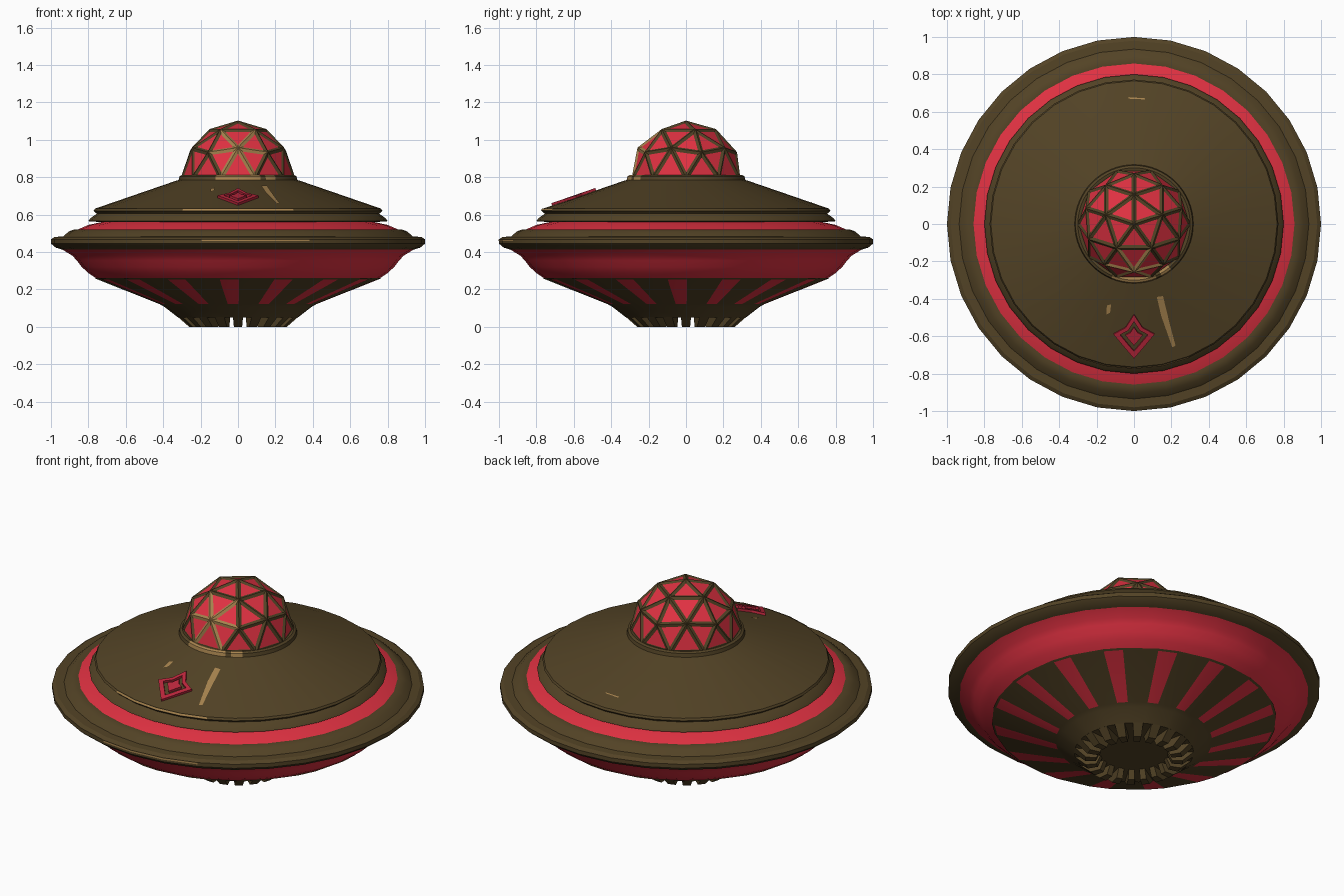
import bpy, bmesh, math
from mathutils import Vector, Matrix

if "Cube" in bpy.data.objects:
    bpy.data.objects.remove(bpy.data.objects["Cube"])


def material(name, rgb):
    m = bpy.data.materials.new(name)
    m.diffuse_color = (*rgb, 1)
    m.use_nodes = True
    m.node_tree.nodes["Principled BSDF"].inputs["Base Color"].default_value = m.diffuse_color
    return m


BROWN = material("dark olive brown", (0.086, 0.056, 0.019))
RED = material("bright red", (0.75, 0.031, 0.054))
TAN = material("worn tan", (0.39, 0.23, 0.077))
CRIMSON = material("deep crimson", (0.50, 0.02, 0.045))


def finish(bm, name, mats, smooth=True):
    me = bpy.data.meshes.new(name)
    bm.to_mesh(me)
    bm.free()
    ob = bpy.data.objects.new(name, me)
    bpy.context.collection.objects.link(ob)
    for m in mats:
        me.materials.append(m)
    if smooth:
        bpy.ops.object.select_all(action='DESELECT')
        ob.select_set(True)
        bpy.context.view_layer.objects.active = ob
        bpy.ops.object.shade_smooth_by_angle(angle=math.radians(25))
    return ob


def steps(a0, a1, n):
    return [a0 + (a1 - a0) * i / n for i in range(n + 1)]


FULL = steps(-90, 270, 32)[:-1]


def lathe(name, profile, mats, angles=FULL, closed=True, rule=None):
    """Revolve (radius, height) points, listed from top to bottom."""
    bm = bmesh.new()
    rows = []
    for r, z in profile:
        rows.append([bm.verts.new((r * math.cos(math.radians(a)),
                                   r * math.sin(math.radians(a)), z)) for a in angles])
    n = len(angles)
    for i in range(len(rows) - 1):
        for j in range(n if closed else n - 1):
            k = (j + 1) % n
            f = bm.faces.new((rows[i][j], rows[i + 1][j], rows[i + 1][k], rows[i][k]))
            if rule:
                f.material_index = rule(i, j)
    bmesh.ops.remove_doubles(bm, verts=bm.verts[:], dist=1e-5)
    return finish(bm, name, mats)


# Hull shells, top to bottom
lathe("upper_deck", [(0.30, 0.79), (0.335, 0.78), (0.765, 0.632), (0.772, 0.62),
                     (0.755, 0.605), (0.79, 0.58), (0.80, 0.565), (0.73, 0.56)], [BROWN])
lathe("upper_red_band", [(0.73, 0.56), (0.80, 0.545), (0.87, 0.515)], [RED])
lathe("outer_rim", [(0.855, 0.52), (0.875, 0.521), (0.905, 0.51), (0.935, 0.483),
                    (0.98, 0.481), (1.0, 0.468), (1.0, 0.445), (0.975, 0.424),
                    (0.935, 0.412)], [BROWN])
lathe("lower_red_bulge", [(0.94, 0.414), (0.885, 0.38), (0.862, 0.355),
                          (0.835, 0.32), (0.80, 0.288), (0.755, 0.258)], [RED])

# Lower cone with sixteen red wedges
wedge_angles = []
for k in range(16):
    c = -93.5 + 22.5 * k
    wedge_angles += [c - 4, c + 4]
lathe("lower_cone", [(0.75, 0.263), (0.765, 0.26), (0.752, 0.254), (0.42, 0.122),
                     (0.395, 0.108), (0.32, 0.05), (0.18, 0.05), (0.0, 0.055)],
      [BROWN, RED], wedge_angles,
      rule=lambda i, j: 1 if i == 2 and j % 2 == 0 else 0)

# Ring of vent teeth under the cone
bm = bmesh.new()
for k in range(20):
    ends = []
    for a in (k * 18 - 4.8, k * 18 + 4.8):
        c, s = math.cos(math.radians(a)), math.sin(math.radians(a))
        ends.append([bm.verts.new((r * c, r * s, z)) for r, z in
                     ((0.18, 0.052), (0.205, 0), (0.262, 0), (0.322, 0.052))])
    bm.faces.new(ends[0])
    bm.faces.new(ends[1][::-1])
    for i in range(4):
        j = (i + 1) % 4
        bm.faces.new((ends[0][i], ends[1][i], ends[1][j], ends[0][j]))
bmesh.ops.recalc_face_normals(bm, faces=bm.faces[:])
finish(bm, "vent_teeth", [BROWN], False)

# Collar around the dome, with worn paint at the front
collar_angles = steps(-90, 270, 64)[:-1]
lathe("dome_collar", [(0.27, 0.805), (0.30, 0.812), (0.313, 0.805), (0.318, 0.782),
                      (0.335, 0.777)], [BROWN, TAN], collar_angles,
      rule=lambda i, j: 1 if i < 3 and (j in (0, 1, 2, 3, 5, 6) or j >= 60) else 0)

# Geodesic dome: each panel is inset, leaving a brown frame
bm = bmesh.new()
bmesh.ops.create_icosphere(bm, subdivisions=2, radius=0.305)
bmesh.ops.rotate(bm, verts=bm.verts[:], cent=(0, 0, 0),
                 matrix=Matrix.Rotation(math.radians(90), 3, 'Z'))
low = [f for f in bm.faces if f.calc_center_median().z < 0]
bmesh.ops.delete(bm, geom=low, context='FACES')
panels = bm.faces[:]
bmesh.ops.inset_individual(bm, faces=panels, thickness=0.016, depth=-0.007,
                           use_even_offset=True)
panel_set = set(panels)
hub = Vector((0, -0.259, 0.16))
for f in bm.faces:
    if f in panel_set:
        f.material_index = 1
    elif (f.calc_center_median() - hub).length < 0.10:
        f.material_index = 2
bmesh.ops.translate(bm, verts=bm.verts[:], vec=(0, 0, 0.798))
finish(bm, "geodesic_dome", [BROWN, RED, TAN], False)


def deck_z(x, y):
    return 0.632 + (0.765 - math.hypot(x, y)) * 0.344


def deck_plate(name, outlines, mat, lift):
    """Flat plates lying on the sloped deck."""
    bm = bmesh.new()
    for pts in outlines:
        f = bm.faces.new([bm.verts.new((x, y, deck_z(x, y) + lift)) for x, y in pts])
        f.normal_update()
        if f.normal.z < 0:
            f.normal_flip()
    return finish(bm, name, [mat], False)


# Worn paint strokes on deck and edges
deck_plate("deck_scuffs", [
    [(0.122, -0.39), (0.155, -0.385), (0.19, -0.53), (0.222, -0.65), (0.205, -0.66),
     (0.145, -0.49)],
    [(-0.145, -0.435), (-0.122, -0.43), (-0.128, -0.475), (-0.148, -0.485)],
    [(-0.03, 0.678), (0.06, 0.672), (0.06, 0.666), (-0.03, 0.67)]], TAN, 0.003)
lathe("deck_edge_scuff", [(0.77, 0.632), (0.775, 0.622)], [TAN],
      steps(-112.5, -67.5, 4), False)
lathe("rim_scuff", [(1.002, 0.467), (1.002, 0.458)], [TAN],
      steps(-101.25, -67.5, 3), False)

# Raised kite ornament: open frame with a small kite inside
def kite(s):
    return [(x * s, -0.60 + y * s) for x, y in
            ((0, 0.115), (0.045, 0.045), (0.11, 0.01), (0.06, -0.05),
             (0, -0.12), (-0.06, -0.05), (-0.11, 0.01), (-0.045, 0.045))]


outer, inner = kite(1), kite(0.68)
quads = [[outer[i], outer[(i + 1) % 8], inner[(i + 1) % 8], inner[i]] for i in range(8)]
ornament = deck_plate("deck_ornament", quads + [kite(0.42)], CRIMSON, 0.014)
mod = ornament.modifiers.new("thickness", 'SOLIDIFY')
mod.thickness = 0.016
mod.offset = -1
